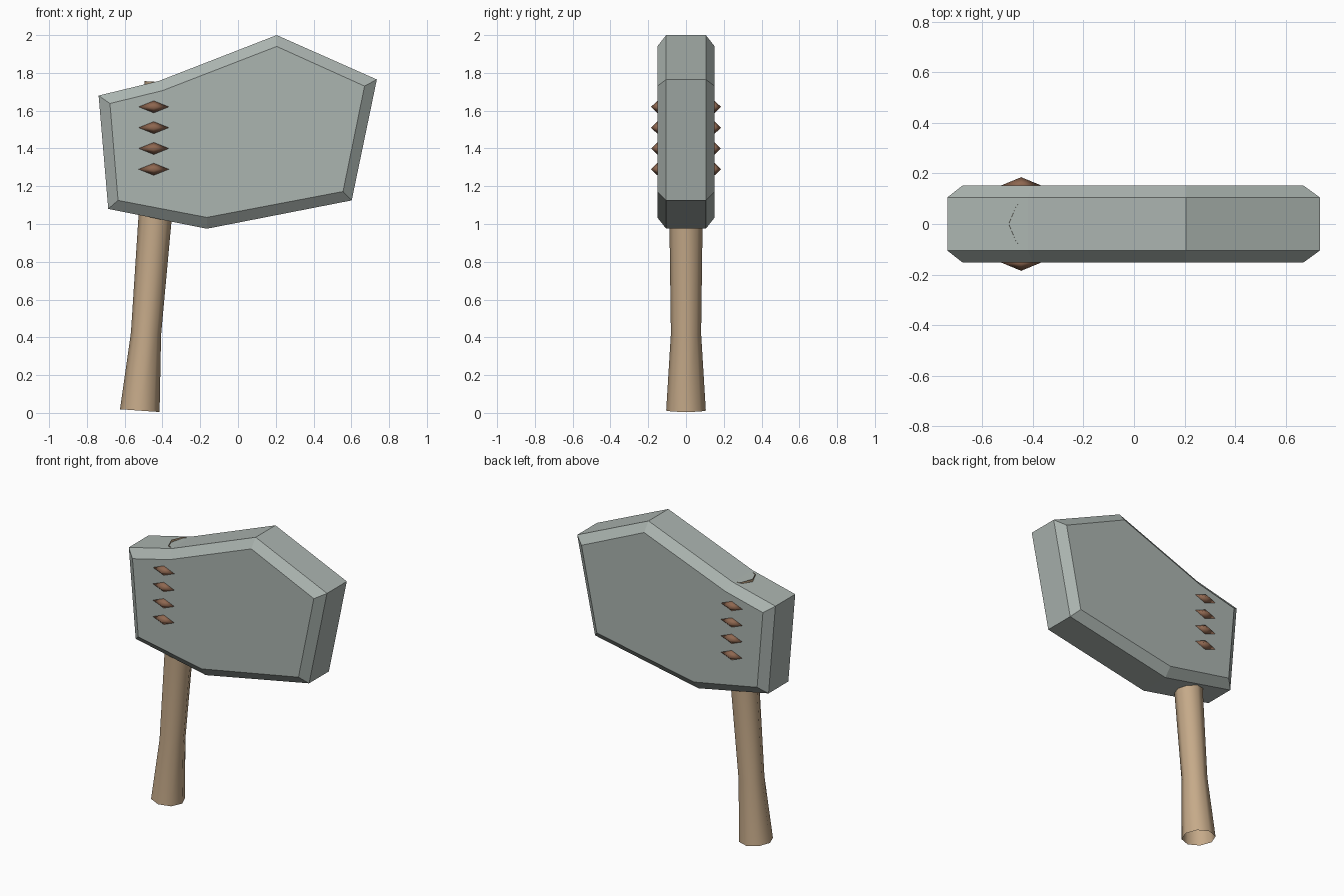
import bpy, bmesh
from math import cos, sin, pi
from mathutils import Vector

if "Cube" in bpy.data.objects:
    bpy.data.objects.remove(bpy.data.objects["Cube"], do_unlink=True)


def material(name, rgb):
    mat = bpy.data.materials.new(name)
    mat.use_nodes = True
    mat.diffuse_color = (*rgb, 1)
    mat.node_tree.nodes["Principled BSDF"].inputs["Base Color"].default_value = (*rgb, 1)
    return mat


def finish(bm, name, mat, smooth):
    bmesh.ops.recalc_face_normals(bm, faces=bm.faces)
    for face in bm.faces:
        face.smooth = smooth
    mesh = bpy.data.meshes.new(name)
    bm.to_mesh(mesh)
    bm.free()
    mesh.materials.append(mat)
    obj = bpy.data.objects.new(name, mesh)
    bpy.context.collection.objects.link(obj)
    return obj


def loft(bm, rings, capped):
    """Join rings of equal length with quads, optionally closing the ends."""
    loops = [[bm.verts.new(p) for p in ring] for ring in rings]
    for a, b in zip(loops, loops[1:]):
        for i in range(len(a)):
            j = (i + 1) % len(a)
            bm.faces.new((a[i], a[j], b[j], b[i]))
    if capped:
        bm.faces.new(loops[0])
        bm.faces.new(loops[-1])


stone = material("grey stone", (0.41, 0.46, 0.435))
wood = material("tan wood", (0.56, 0.40, 0.25))
leather = material("brown leather", (0.27, 0.135, 0.08))

# Stone head: bevelled slab with a wide outer rim and smaller faces
rim = [(-0.738, 1.68), (-0.42, 1.757), (0.205, 2.0), (0.735, 1.765),
       (0.602, 1.125), (-0.165, 0.975), (-0.687, 1.08)]
flat = [(-0.678, 1.638), (-0.40, 1.706), (0.205, 1.94), (0.67, 1.73),
        (0.556, 1.172), (-0.165, 1.035), (-0.635, 1.125)]
bm = bmesh.new()
loft(bm, [[(x, y, z) for x, z in outline] for outline, y in
          ((flat, -0.152), (rim, -0.105), (rim, 0.105), (flat, 0.152))], True)
finish(bm, "stone_head", stone, False)

# Handle: bent eight-sided open tube, flared at the grip end
SIDES = 8
stations = [(-0.52, 0.012, 0.105, 0.07), (-0.487, 0.42, 0.08, 0.08),
            (-0.44, 1.02, 0.088, 0.078), (-0.39, 1.75, 0.105, 0.06)]
bm = bmesh.new()
rings = []
for x, z, r, slope in stations:
    across = Vector((1, 0, -slope)).normalized()
    rings.append([Vector((x, 0, z)) + across * r * cos(2 * pi * i / SIDES)
                  + Vector((0, r * sin(2 * pi * i / SIDES), 0)) for i in range(SIDES)])
loft(bm, rings, False)
finish(bm, "handle", wood, True)

# Leather stitches: pointed studs on both faces of the head
for side, label in ((-1, "front"), (1, "back")):
    for k in range(4):
        bm = bmesh.new()
        for axis in ((0.085, 0, 0), (0, 0.035, 0), (0, 0, 0.034)):
            bm.verts.new(axis)
            bm.verts.new([-c for c in axis])
        bmesh.ops.convex_hull(bm, input=bm.verts)
        stud = finish(bm, f"{label}_stitch_{k + 1}", leather, True)
        stud.location = (-0.446, side * 0.15, 1.29 + 0.11 * k)
